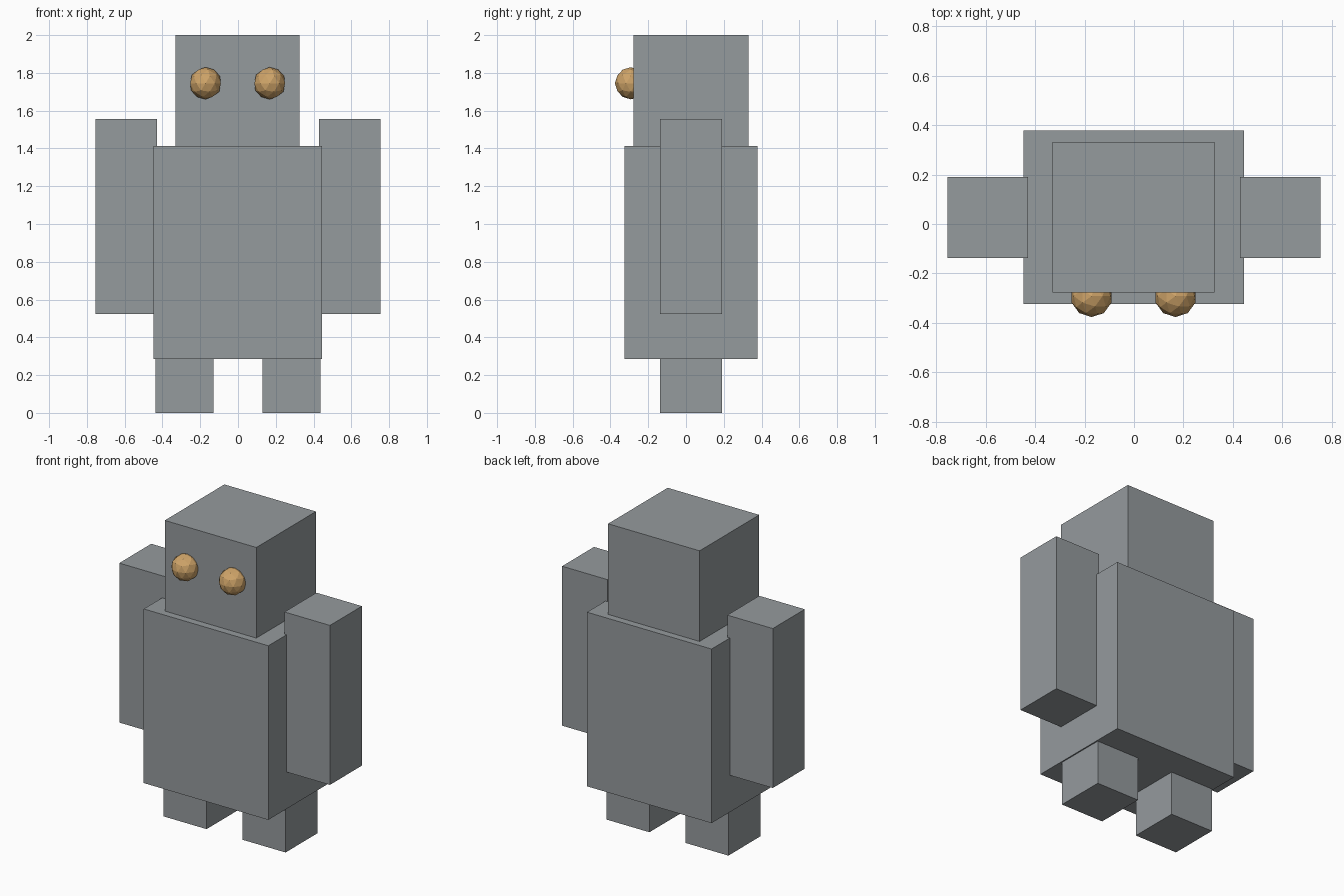
import bpy
from mathutils import Vector

cube = bpy.data.objects.get("Cube")
if cube:
    bpy.data.objects.remove(cube, do_unlink=True)


def make_material(name, rgb):
    mat = bpy.data.materials.new(name)
    mat.use_nodes = True
    color = (*rgb, 1.0)
    mat.diffuse_color = color
    mat.node_tree.nodes["Principled BSDF"].inputs["Base Color"].default_value = color
    return mat


grey = make_material("stone grey", (0.30, 0.325, 0.34))
amber = make_material("amber", (0.62, 0.37, 0.14))


def box(name, low, high):
    """Axis-aligned block between two opposite corners."""
    low, high = Vector(low), Vector(high)
    bpy.ops.mesh.primitive_cube_add(size=1, location=(low + high) / 2)
    obj = bpy.context.object
    obj.name = name
    obj.scale = high - low
    bpy.ops.object.transform_apply(location=False, rotation=False, scale=True)
    obj.data.materials.append(grey)


# Torso and head
box("torso", (-0.448, -0.325, 0.285), (0.445, 0.378, 1.413))
box("head", (-0.33, -0.278, 1.40), (0.326, 0.332, 2.0))

# Paired limbs and faceted eyes
for side, s in (("left", 1), ("right", -1)):
    box(side + "_arm", (s * 0.592 - 0.163, -0.137, 0.523),
        (s * 0.592 + 0.163, 0.19, 1.556))
    box(side + "_leg", (s * 0.283 - 0.154, -0.137, 0.0),
        (s * 0.283 + 0.154, 0.19, 0.30))
    bpy.ops.mesh.primitive_ico_sphere_add(
        subdivisions=2, radius=0.085, location=(s * 0.17 - 0.002, -0.292, 1.745))
    eye = bpy.context.object
    eye.name = side + "_eye"
    eye.data.materials.append(amber)
